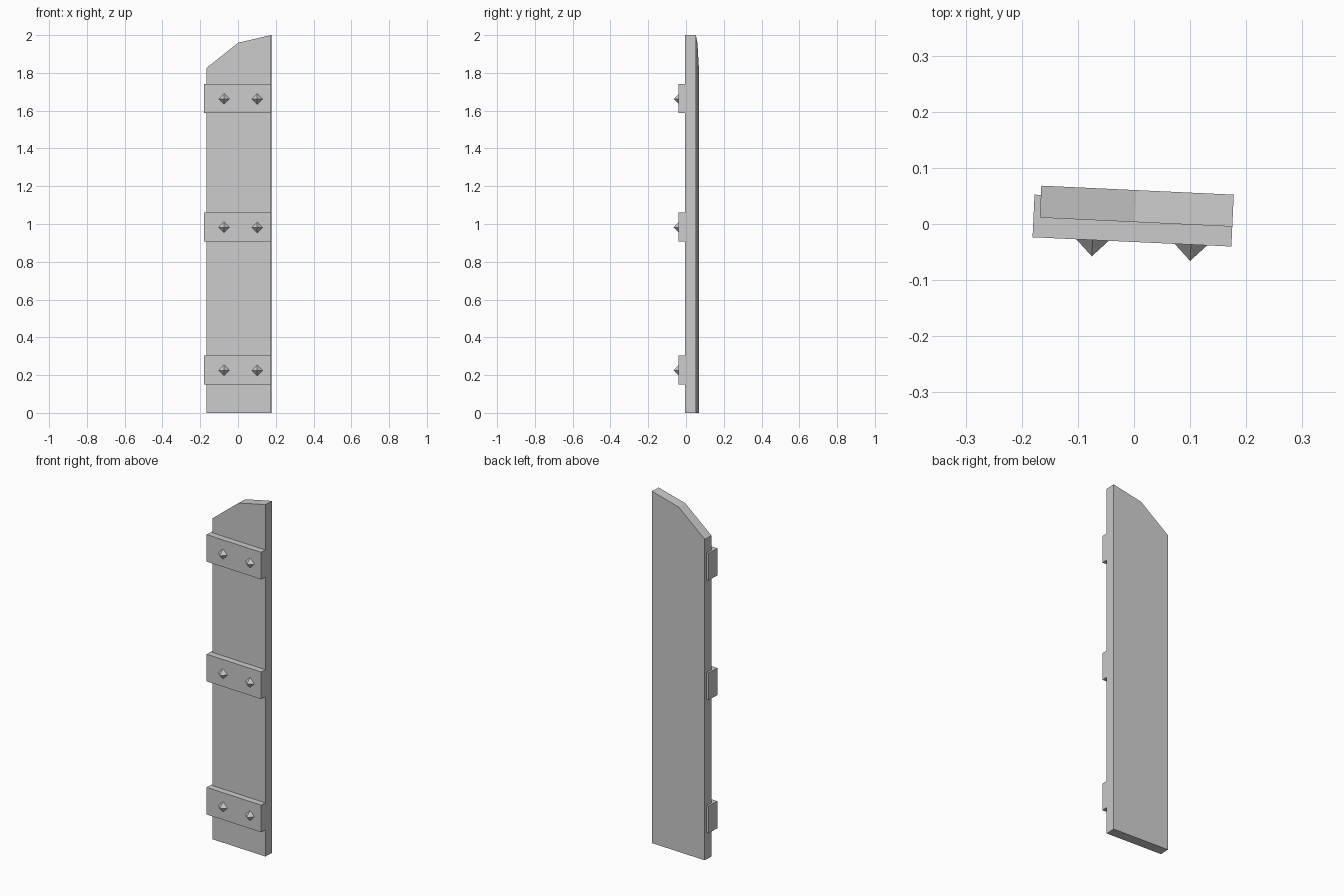
import bpy, bmesh, math
from mathutils import Matrix

if "Cube" in bpy.data.objects:
    bpy.data.objects.remove(bpy.data.objects["Cube"])

# Everything is built in plank-local axes, then turned and moved into place
PLACE = Matrix.Translation((0.005, 0.0318, 0)) @ Matrix.Rotation(-0.0466, 4, 'Z')


def extruded(name, profile, offset):
    """Closed prism from a planar outline pushed along offset."""
    bm = bmesh.new()
    face = bm.faces.new([bm.verts.new(p) for p in profile])
    ext = bmesh.ops.extrude_face_region(bm, geom=[face], use_keep_orig=True)
    moved = [g for g in ext["geom"] if isinstance(g, bmesh.types.BMVert)]
    bmesh.ops.translate(bm, verts=moved, vec=offset)
    return finish(name, bm)


def finish(name, bm):
    bmesh.ops.recalc_face_normals(bm, faces=bm.faces)
    mesh = bpy.data.meshes.new(name)
    bm.to_mesh(mesh)
    bm.free()
    obj = bpy.data.objects.new(name, mesh)
    obj.matrix_world = PLACE
    bpy.context.collection.objects.link(obj)
    return obj


def stud(name, x, z):
    """Four-sided pyramid pointing to the front, base set as a diamond."""
    bm = bmesh.new()
    bmesh.ops.create_cone(bm, cap_ends=True, segments=4, radius1=0.029,
                          radius2=0, depth=0.029,
                          matrix=Matrix.Translation((x, -0.0785, z))
                          @ Matrix.Rotation(math.pi / 2, 4, 'X'))
    bmesh.ops.remove_doubles(bm, verts=bm.verts, dist=1e-5)
    return finish(name, bm)


# Plank with broken, slanted top
W, T = 0.1717, 0.0285
outline = [(-W, 0), (W, 0), (W, 2.0), (-0.002, 1.96), (-W, 1.825)]
extruded("plank", [(x, -T, z) for x, z in outline], (0, 2 * T, 0))

# Metal straps: L-shaped, wrapping the left edge, each with two studs
strap = [(-0.183, -0.064), (W, -0.064), (W, -T), (-W, -T), (-W, 0.012), (-0.183, 0.012)]
for i, z in enumerate((0.228, 0.985, 1.665)):
    extruded(f"strap_{i + 1}", [(x, y, z - 0.077) for x, y in strap], (0, 0, 0.154))
    for side, x in (("left", -0.076), ("right", 0.0995)):
        stud(f"stud_{side}_{i + 1}", x, z - 0.003)
